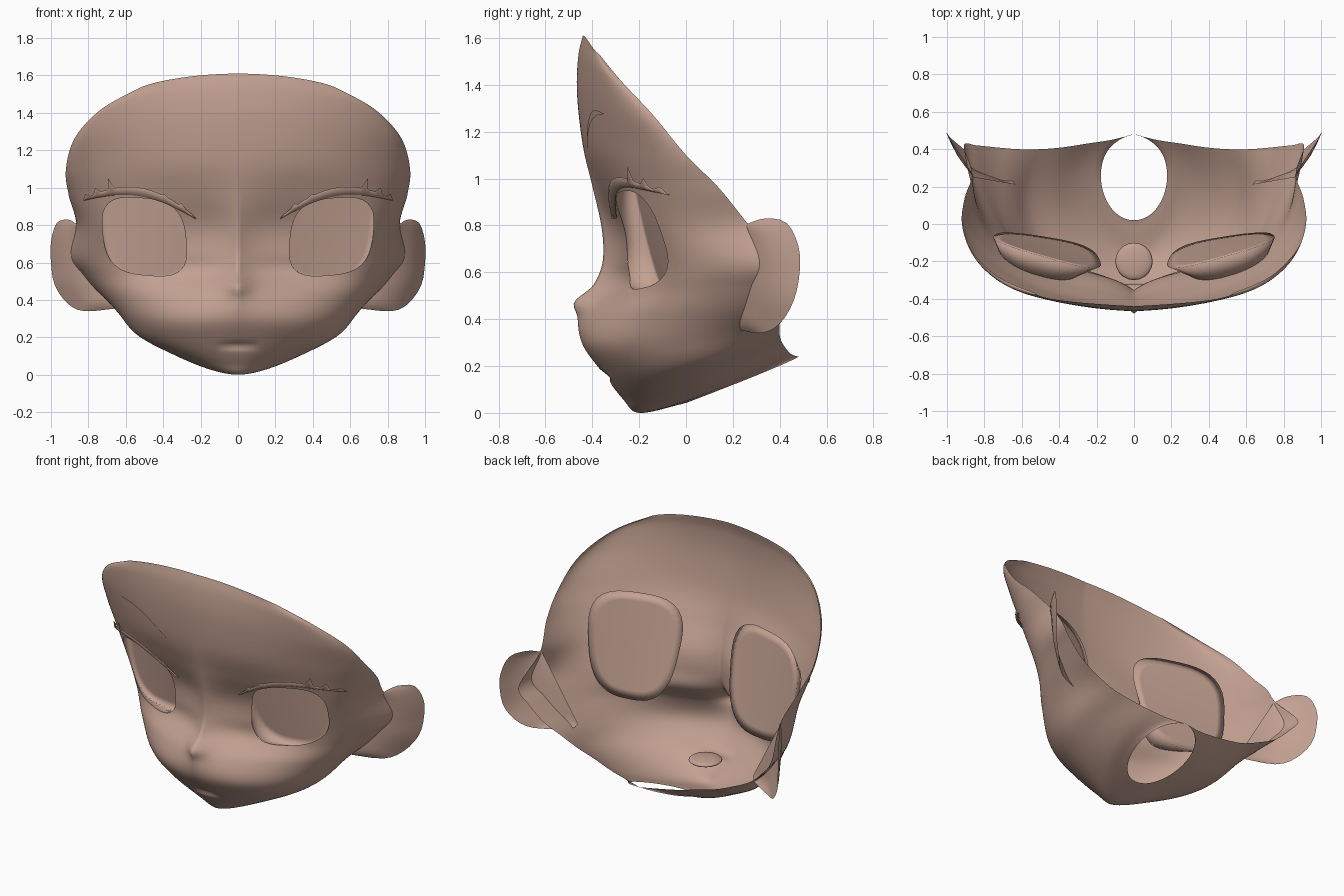
import bpy, bmesh, math
from mathutils import Vector
from mathutils.bvhtree import BVHTree

old = bpy.data.objects.get("Cube")
if old:
    bpy.data.objects.remove(old)

# One skin colour for everything
skin = bpy.data.materials.new("warm_brown_skin")
skin.use_nodes = True
skin.diffuse_color = (0.55, 0.36, 0.29, 1)
skin.node_tree.nodes["Principled BSDF"].inputs["Base Color"].default_value = skin.diffuse_color
skin.node_tree.nodes["Principled BSDF"].inputs["Roughness"].default_value = 0.8


def finish(bm, name, mirror=True):
    """Turn a bmesh into a smooth object, mirrored across the centre."""
    mesh = bpy.data.meshes.new(name)
    bm.to_mesh(mesh)
    bm.free()
    mesh.materials.append(skin)
    for poly in mesh.polygons:
        poly.use_smooth = True
    obj = bpy.data.objects.new(name, mesh)
    bpy.context.collection.objects.link(obj)
    if mirror:
        mod = obj.modifiers.new("Mirror", 'MIRROR')
        mod.use_clip = True
        mod.merge_threshold = 0.0005
    return obj


def grid(rows):
    """Make a quad sheet from equal-length rows of points."""
    bm = bmesh.new()
    verts = [[bm.verts.new(p) for p in row] for row in rows]
    for lower, upper in zip(verts, verts[1:]):
        for i in range(len(lower) - 1):
            bm.faces.new((lower[i], lower[i + 1], upper[i + 1], upper[i]))
    return bm


def bezier(a, b, c, d, t):
    s = 1 - t
    return a * s ** 3 + b * 3 * s * s * t + c * 3 * s * t * t + d * t ** 3


def spline(points, steps):
    """Smooth curve through the points."""
    out = []
    last = len(points) - 1
    for i in range(last):
        p, q = points[i], points[i + 1]
        before, after = points[max(i - 1, 0)], points[min(i + 2, last)]
        for k in range(steps):
            out.append(bezier(p, p + (q - before) / 6, q - (after - p) / 6, q, k / steps))
    return out + [points[last]]


# Head shell: each rib runs from the centre line out to the open rim.
# Forehead ribs: centre y, z, then rim point
UPPER = [
    (-.44, 1.61, (.53, -.37, 1.53)),
    (-.46, 1.52, (.73, -.28, 1.42)),
    (-.465, 1.36, (.87, -.14, 1.27)),
    (-.44, 1.14, (.92, 0, 1.1)),
]
# Face and jaw ribs: centre y, z, front handle x and y, side handle, back edge point
LOWER = [
    (-.40, .97, .42, -.32, (.88, -.26, .96), (.905, .14, .96)),
    (-.36, .79, .31, -.16, (.84, -.38, .79), (.865, .27, .8)),
    (-.355, .65, .31, -.14, (.8, -.36, .64), (.91, .42, .63)),
    (-.39, .55, .28, -.12, (.79, -.37, .54), (.84, .42, .53)),
    (-.455, .43, .3, -.3, (.79, -.28, .42), (.74, .41, .44)),
    (-.445, .3, .36, -.41, (.75, -.14, .27), (.62, .4, .38)),
    (-.355, .17, .31, -.355, (.71, -.04, .15), (.5, .4, .33)),
    (-.27, .06, .2, -.27, (.55, .04, .09), (.38, .41, .3)),
    (-.2, 0, .1, -.2, (.42, .15, .08), (.25, .43, .27)),
    (-.03, .035, .12, -.03, (.32, .25, .13), (.12, .45, .25)),
    (.02, .05, .2, .02, (.27, .44, .21), (0, .48, .24)),
]
ribs = []
for y, z, end in UPPER:
    tip = Vector(end)
    handle = Vector((tip.x * .95, y + .5 * (tip.y - y), tip.z + .3 * (z - tip.z)))
    ribs.append((Vector((0, y, z)), Vector((tip.x * .52, y + .015, z)), handle, tip))
for y, z, reach, front, side, end in LOWER:
    ribs.append((Vector((0, y, z)), Vector((reach, front, z)), Vector(side), Vector(end)))

COLS = 56
columns = []
for c in range(COLS + 1):
    columns.append(spline([bezier(*rib, c / COLS) for rib in ribs], 7))
head = grid(columns)

# Nose point and soft mouth crease
for v in head.verts:
    if v.co.y < -.2:
        x, z = v.co.x, v.co.z
        v.co.y -= .04 * math.exp(-(x / .07) ** 2 - ((z - .475) / .045) ** 2)
        v.co.y += .02 * max(0, 1 - (x / .12) ** 2) * math.exp(-((z - .155) / .016) ** 2)
surface = BVHTree.FromBMesh(head)


def on_face(x, z, lift=0.0):
    """Point on the front of the head, lifted forward."""
    hit = surface.ray_cast(Vector((x, -2, z)), Vector((0, 1, 0)))[0]
    return Vector((x, (hit.y if hit else 0) - lift, z))


# Eye openings: remove faces inside a rounded outline, then fit the edge to it
EYE_X, EYE_Z, EYE_W, EYE_H = .5, .738, .22, .205
LEAN, RISE = .1, .08


def eye_radius(p):
    u = (p.x - EYE_X - LEAN * (p.z - EYE_Z)) / EYE_W
    v = (p.z - EYE_Z - RISE * (p.x - EYE_X)) / EYE_H
    return (abs(u) ** 3 + abs(v) ** 3) ** (1 / 3)


inside = [f for f in head.faces
          if f.calc_center_median().y < .05 and eye_radius(f.calc_center_median()) < 1]
bmesh.ops.delete(head, geom=inside, context='FACES')
for v in head.verts:
    r = eye_radius(v.co)
    if v.is_boundary and v.co.y < .05 and .7 < r < 1.4:
        v.co = on_face(EYE_X + (v.co.x - EYE_X) / r, EYE_Z + (v.co.z - EYE_Z) / r)
finish(head, "head_shell")

# Eye sockets: tilted rounded back sheet, joined by a wall to the opening
corners = [Vector(p) for p in ((.22, -.11, .48), (.71, -.03, .48), (.15, -.27, 1.13), (.78, -.09, 1.13))]
rings = [[] for _ in range(8)]
for i in range(49):
    a = math.tau * i / 48
    ca, sa = math.cos(a), math.sin(a)
    full = 1 / (abs(ca) ** 3 + abs(sa) ** 3) ** (1 / 3)
    for k in range(7):
        size = full * max(k / 6, .001)
        u, v = .5 + .5 * size * ca, .5 + .5 * size * sa
        rings[k].append(corners[0].lerp(corners[1], u).lerp(corners[2].lerp(corners[3], u), v))
    across, up = EYE_W * full * ca, EYE_H * full * sa
    dx = (across + LEAN * up) / (1 - LEAN * RISE)
    rings[7].append(on_face(EYE_X + dx, EYE_Z + up + RISE * dx))
socket = grid(rings)
bmesh.ops.remove_doubles(socket, verts=socket.verts[:], dist=.0005)
finish(socket, "eye_socket")

# Upper lashes: a raised ribbon with a few pointed tips
lid, crease, tips = [], [], []
SPIKES = {4: .02, 9: .012, 24: .055, 28: .03, 31: .02}
for i in range(33):
    t = i / 32
    x = .22 + .61 * t
    z = .83 + .1 * t + .075 * math.sin(math.pi * t)
    thick = .045 * math.sin(math.pi * t) ** .6 if 0 < i < 32 else 0
    spike = SPIKES.get(i, 0)
    lid.append(on_face(x, z, .004))
    crease.append(on_face(x, z + thick * .5, .025))
    tips.append(on_face(x + spike * .3, z + thick + spike, .015))
finish(grid([lid, crease, tips]), "upper_lashes")

# Eyebrows: thin crescents lying on the forehead
low, high = [], []
for i in range(17):
    t = i / 16
    x = .22 + .385 * t
    arch = 1.125 + .15 * t + .06 * math.sin(math.pi * t)
    half = .015 * math.sin(math.pi * t)
    low.append(on_face(x, arch - half, .005))
    high.append(on_face(x, arch + half, .005))
finish(grid([low, high]), "eyebrow")

# Ears: cupped sheets from the head side out to a rounded rim
RIM = [(.87, .27, .81), (.91, .34, .83), (.97, .43, .81), (1, .48, .71), (1, .485, .6),
       (.98, .46, .48), (.91, .4, .38), (.82, .32, .34), (.65, .23, .355)]
rim = spline([Vector(p) for p in RIM], 3)
top, bottom = Vector((.86, .25, .8)), Vector((.63, .21, .38))
sheet = []
for k in range(7):
    t = k / 6
    bulge = Vector((.03, -.03, 0)) * math.sin(math.pi * t)
    row = []
    for i, p in enumerate(rim):
        s = i / (len(rim) - 1)
        row.append(top.lerp(bottom, s).lerp(p, t) + bulge * math.sin(math.pi * s))
    sheet.append(row)
finish(grid(sheet), "ear")

# Mouth pocket: flattened pouch behind the lips
pouch = bmesh.new()
bmesh.ops.create_uvsphere(pouch, u_segments=20, v_segments=8, radius=1)
for v in pouch.verts:
    v.co = Vector((v.co.x * .1, -.2 + v.co.y * .1, .16 + v.co.z * .02))
finish(pouch, "mouth_pocket", mirror=False)
